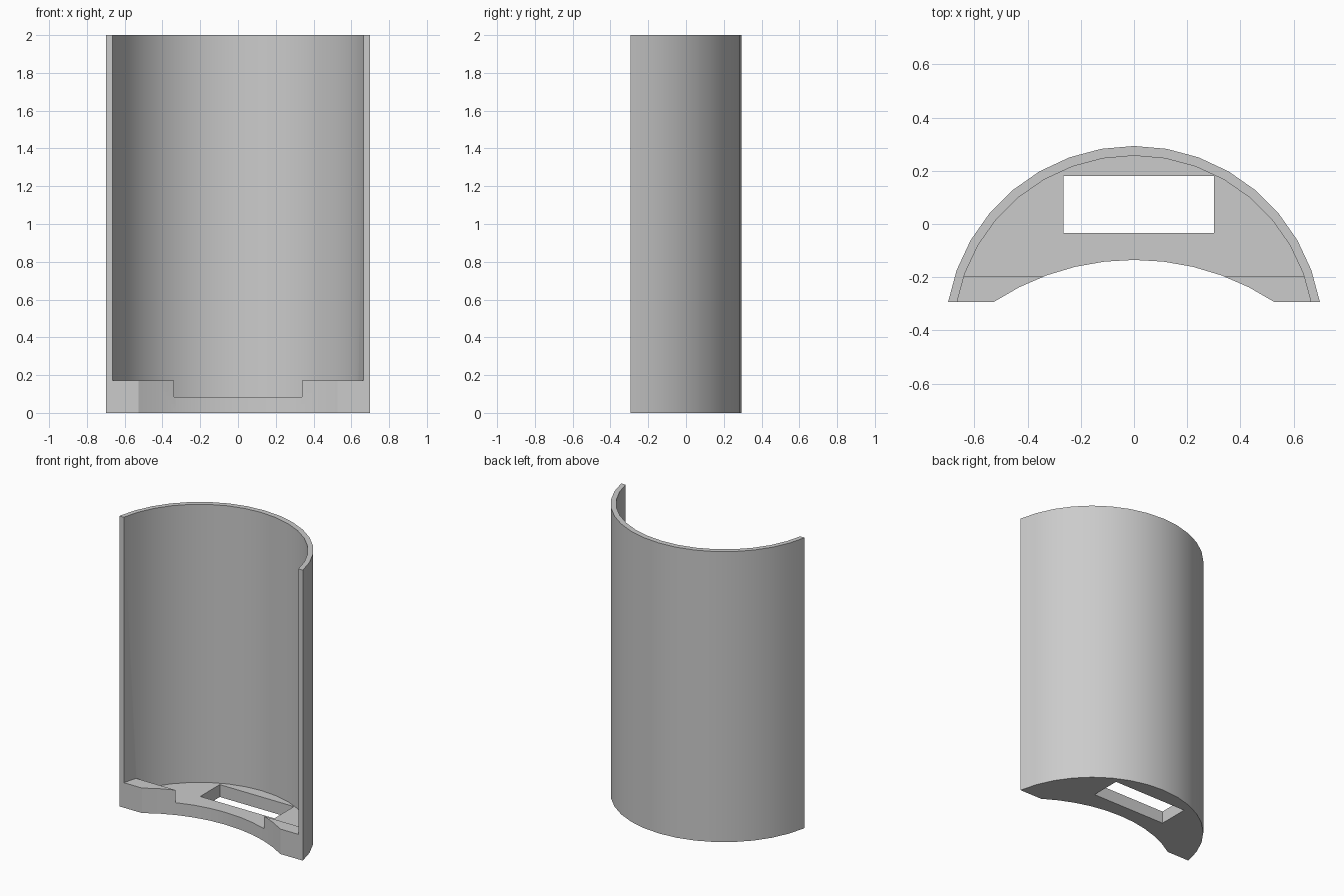
import bpy, bmesh
from math import sin, cos, radians

cube = bpy.data.objects.get("Cube")
if cube:
    bpy.data.objects.remove(cube, do_unlink=True)

grey = bpy.data.materials.new("plain grey")
grey.use_nodes = True
grey.diffuse_color = (0.6, 0.6, 0.6, 1)
grey.node_tree.nodes["Principled BSDF"].inputs["Base Color"].default_value = (0.6, 0.6, 0.6, 1)

RADIUS = 0.7095
CENTRE = -0.4163


def arc(rx, ry, cy, start, end, steps):
    angles = [radians(start + (end - start) * i / steps) for i in range(steps + 1)]
    return [(rx * cos(a), cy + ry * sin(a)) for a in angles]


def prism(name, outline, z0, z1):
    """Extrude a closed outline between two heights."""
    bm = bmesh.new()
    face = bm.faces.new([bm.verts.new((x, y, z0)) for x, y in outline])
    top = bmesh.ops.extrude_face_region(bm, geom=[face])["geom"]
    bmesh.ops.translate(bm, vec=(0, 0, z1 - z0),
                        verts=[v for v in top if isinstance(v, bmesh.types.BMVert)])
    bmesh.ops.recalc_face_normals(bm, faces=bm.faces)
    mesh = bpy.data.meshes.new(name)
    bm.to_mesh(mesh)
    bm.free()
    mesh.materials.append(grey)
    obj = bpy.data.objects.new(name, mesh)
    bpy.context.collection.objects.link(obj)
    return obj


def rect(x0, x1, y0, y1):
    return [(x0, y0), (x1, y0), (x1, y1), (x0, y1)]


def cut(target, cutter):
    """Subtract the cutter, then discard it."""
    mod = target.modifiers.new("cut", 'BOOLEAN')
    mod.operation = 'DIFFERENCE'
    mod.solver = 'EXACT'
    mod.object = cutter
    bpy.ops.object.select_all(action='DESELECT')
    bpy.context.view_layer.objects.active = target
    target.select_set(True)
    bpy.ops.object.modifier_apply(modifier=mod.name)
    bpy.data.objects.remove(cutter, do_unlink=True)


# Curved body: round back, shallow concave front
back = arc(RADIUS, RADIUS, CENTRE, 10, 170, 16)
front = arc(0.958, 0.958, -1.093, 123.4, 56.6, 10)
body = prism("curved_holder", back + front, 0, 2)

# Hollow interior, leaving a raised ledge along the front of the base
inner = arc(0.677, 0.673, CENTRE, 10, 170, 16)
inner = [(inner[0][0], -0.6)] + inner + [(inner[-1][0], -0.6)]
hollow = prism("hollow_cutter", inner, 0.085, 2.2)
cut(hollow, prism("ledge_block", rect(-1, 1, -1, -0.197), -0.5, 0.172))
cut(body, hollow)

# Rectangular slot through the floor
cut(body, prism("slot_cutter", rect(-0.265, 0.3, -0.033, 0.18), -0.5, 0.5))

bpy.ops.object.shade_smooth_by_angle(angle=radians(30))
